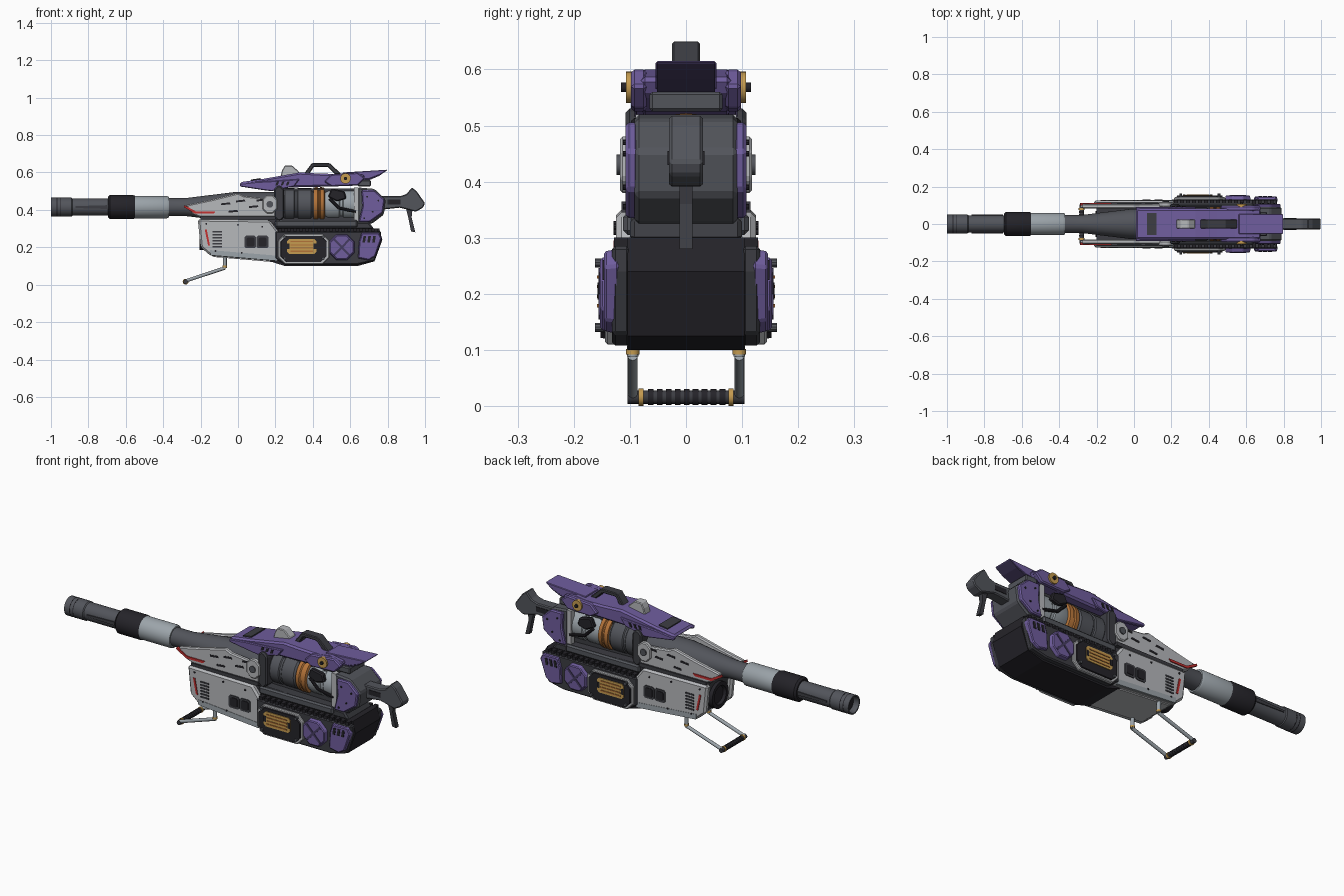
import bpy, bmesh, math
from mathutils import Vector

if "Cube" in bpy.data.objects:
    bpy.data.objects.remove(bpy.data.objects["Cube"])


def material(name, r, g, b):
    m = bpy.data.materials.new(name)
    m.use_nodes = True
    m.diffuse_color = (r, g, b, 1)
    m.node_tree.nodes["Principled BSDF"].inputs["Base Color"].default_value = (r, g, b, 1)
    return m


LIGHT = material("light grey", .47, .48, .5)
SILVER = material("silver sleeve", .33, .37, .4)
GREY = material("gunmetal", .085, .09, .105)
DARK = material("dark grey", .045, .046, .055)
BLACK = material("black", .018, .017, .022)
PURPLE = material("purple", .16, .11, .34)
SHADE = material("dark purple", .06, .045, .12)
GOLD = material("gold", .56, .33, .08)
COPPER = material("copper orange", .45, .17, .04)
RED = material("red", .55, .03, .03)


def finish(name, bm, mat, bevel=0, smooth=False):
    bmesh.ops.remove_doubles(bm, verts=bm.verts, dist=1e-5)
    bmesh.ops.recalc_face_normals(bm, faces=bm.faces)
    me = bpy.data.meshes.new(name)
    bm.to_mesh(me)
    bm.free()
    me.materials.append(mat)
    ob = bpy.data.objects.new(name, me)
    bpy.context.collection.objects.link(ob)
    if smooth:
        me.shade_smooth()
        me.set_sharp_from_angle(angle=math.radians(35))
    if bevel:
        mod = ob.modifiers.new("bevel", "BEVEL")
        mod.width, mod.segments = bevel, 1
    return ob


def prism(name, pts, y0, y1, mat, pair=True, bevel=0, taper=1):
    """Side profile (x, z) extruded from y0 to y1; the outer face may be scaled in."""
    bm = bmesh.new()
    cx = sum(p[0] for p in pts) / len(pts)
    cz = sum(p[1] for p in pts) / len(pts)
    for side in ((1, -1) if pair else (1,)):
        a = [bm.verts.new((x, side * y0, z)) for x, z in pts]
        b = [bm.verts.new((cx + (x - cx) * taper, side * y1, cz + (z - cz) * taper)) for x, z in pts]
        bm.faces.new(a)
        bm.faces.new(b)
        for i in range(len(pts)):
            j = (i + 1) % len(pts)
            bm.faces.new((a[i], a[j], b[j], b[i]))
    return finish(name, bm, mat, bevel)


def block(name, x0, x1, z0, z1, y0, y1, mat, pair=True, bevel=0):
    return prism(name, [(x0, z0), (x1, z0), (x1, z1), (x0, z1)], y0, y1, mat, pair, bevel)


def full(name, pts, half, mat, bevel=0):
    return prism(name, pts, -half, half, mat, False, bevel)


def chamfered(x0, x1, z0, z1, c):
    return [(x0 + c, z0), (x1 - c, z0), (x1, z0 + c), (x1, z1 - c),
            (x1 - c, z1), (x0 + c, z1), (x0, z1 - c), (x0, z0 + c)]


def lathe(name, start, direction, profile, mat, pair=False, sides=32):
    """Turned part: profile of (distance, radius) along a direction from start."""
    bm = bmesh.new()
    for side in ((1, -1) if pair else (1,)):
        o = Vector((start[0], start[1] * side, start[2]))
        d = Vector((direction[0], direction[1] * side, direction[2])).normalized()
        u = d.orthogonal().normalized()
        w = d.cross(u)
        rings = []
        for t, r in profile:
            rings.append([bm.verts.new(o + d * t + r * (u * math.cos(k) + w * math.sin(k)))
                          for k in (math.tau * i / sides for i in range(sides))])
        for a, b in zip(rings, rings[1:]):
            for i in range(sides):
                j = (i + 1) % sides
                bm.faces.new((a[i], a[j], b[j], b[i]))
        bm.faces.new(rings[0])
        bm.faces.new(rings[-1])
    return finish(name, bm, mat, smooth=True)


def rod(name, a, b, r, mat, pair=False, sides=16):
    d = Vector(b) - Vector(a)
    return lathe(name, a, d, [(0, r), (d.length, r)], mat, pair, sides)


# Barrel
AX = (0, 0, .415)
X = (1, 0, 0)
lathe("barrel_muzzle", AX, X, [(-.9, .03), (-.99, .04), (-1, .043), (-1, .05), (-.89, .05),
                              (-.885, .046), (-.68, .046)], GREY)
for x in (-.97, -.95):
    lathe("muzzle_groove", AX, X, [(x, .0505), (x + .004, .0505)], BLACK)
lathe("barrel_black_sleeve", AX, X, [(-.695, .055), (-.685, .064), (-.56, .064), (-.55, .06)], BLACK)
lathe("barrel_silver_sleeve", AX, X, [(-.55, .06), (-.38, .06), (-.37, .055)], SILVER)
lathe("barrel_root", AX, X, [(-.37, .048), (-.28, .048), (-.02, .08), (.2, .08)], GREY)
prism("barrel_rail", [(-.87, .41), (-.7, .405), (-.7, .425), (-.87, .42)], .04, .05, DARK)

# Upper cheek plates beside the barrel
prism("cheek_plate", [(-.28, .425), (-.14, .455), (0, .49), (.03, .475), (.2, .455), (.2, .36),
                      (-.2, .36), (-.24, .375)], .082, .108, LIGHT, bevel=.006)
prism("cheek_red_trim", [(-.285, .425), (-.225, .392), (-.12, .392), (-.13, .38), (-.23, .38),
                         (-.29, .415)], .1, .113, RED)
block("cheek_lower_rail", -.2, .2, .345, .365, .06, .115, DARK)
for x, z in ((-.09, .425), (-.01, .44), (.06, .41), (.1, .445), (-.05, .385)):
    prism("cheek_slot", [(x, z), (x + .05, z + .005), (x + .045, z + .015), (x, z + .01)], .105, .11, BLACK)
prism("cheek_tip", chamfered(.13, .21, .38, .48, .025), .09, .118, LIGHT, bevel=.005)
rod("cheek_pivot", (.17, .11, .43), (.17, .124, .43), .018, GREY, True)

# Lower front housing
full("front_core", [(-.19, .345), (-.175, .2), (-.14, .155), (.2, .13), (.2, .345)], .095, DARK)
prism("front_side_shell", [(-.215, .35), (-.2, .2), (-.147, .155), (.22, .125), (.22, .28),
                           (.17, .345)], .09, .125, LIGHT, bevel=.01)
full("front_belly", [(-.16, .17), (-.13, .148), (.2, .12), (.2, .14)], .1, LIGHT)
lathe("front_intake", (-.19, 0, .255), X, [(0, .045), (-.015, .05), (-.015, .07), (.03, .07)], BLACK)
prism("shell_lower_band", [(-.15, .185), (.21, .155), (.21, .127), (-.147, .157)], .11, .127, SILVER)
prism("shell_red_stripe", [(-.178, .295), (-.167, .295), (-.15, .21), (-.16, .21)], .12, .129, RED)
for i in range(6):
    z = .2 + i * .016
    block("shell_louver", -.135, -.085, z, z + .008, .12, .128, DARK)
for x in (.035, .1):
    prism("shell_window_frame", chamfered(x, x + .062, .195, .262, .008), .12, .129, DARK)
    prism("shell_window", chamfered(x + .01, x + .052, .205, .252, .006), .12, .132, BLACK)
for x, z in ((-.17, .325), (.0, .32), (.13, .31), (-.12, .18), (.02, .17)):
    rod("shell_rivet", (x, .12, z), (x, .129, z), .005, BLACK, True, 8)

# Rear hull and tread line
full("rear_hull", [(.17, .3), (.17, .125), (.25, .1), (.64, .1), (.73, .125), (.772, .24), (.755, .3)], .104, BLACK)
prism("tread_skirt", [(.2, .285), (.2, .14), (.25, .108), (.64, .108), (.73, .128), (.765, .24),
                      (.765, .285)], .1, .132, DARK, bevel=.006)
for i in range(17):
    x = .215 + i * .032
    block("tread_tooth", x, x + .02, .277, .3, .085, .128, BLACK)
full("deck", [(.17, .295), (.73, .295), (.7, .335), (.2, .345)], .1, DARK, .008)
block("deck_side_rail", .2, .64, .305, .345, .09, .112, GREY, bevel=.008)

# Gold hatch pods
prism("hatch_rim", chamfered(.215, .488, .11, .272, .035), .11, .144, LIGHT, bevel=.004)
prism("hatch_frame", chamfered(.222, .48, .117, .265, .033), .12, .152, BLACK, taper=.94)
prism("hatch_gold", chamfered(.262, .42, .165, .245, .012), .13, .156, GOLD)
for i in range(4):
    block("hatch_rib", .28, .4, .176 + i * .017, .182 + i * .017, .15, .159, COPPER)
for x in (.262, .405):
    block("hatch_notch", x, x + .014, .19, .22, .15, .158, BLACK)
for x in (.25, .455):
    for z in (.14, .255):
        rod("hatch_bolt", (x, .13, z), (x, .162, z), .008, GREY, True, 10)

# Purple octagon covers with a cross
octagon = [(.555 + .078 * math.cos(math.tau * (i + .5) / 8), .2 + .078 * math.sin(math.tau * (i + .5) / 8))
           for i in range(8)]
prism("octagon_cover", octagon, .12, .153, PURPLE, bevel=.004, taper=.88)
for s in (1, -1):
    prism("octagon_cross", [(.51, .2 - s * .038), (.518, .2 - s * .046), (.6, .2 + s * .038),
                            (.592, .2 + s * .046)], .15, .156, SHADE)
prism("rear_cover", [(.64, .14), (.7, .128), (.735, .15), (.77, .25), (.755, .28), (.66, .28), (.645, .23)],
      .12, .146, PURPLE, bevel=.004, taper=.94)
for i in range(3):
    x = .665 + i * .026
    prism("rear_cover_slot", [(x, .225), (x + .014, .225), (x + .02, .26), (x + .006, .26)], .14, .149, BLACK)

# Engine drum
DR = (0, 0, .43)
full("drum_spine", [(.2, .33), (.66, .33), (.66, .515), (.2, .515)], .045, DARK)
prism("drum_front_collar", chamfered(.192, .247, .34, .53, .02), -.108, .108, DARK, False, .012)
lathe("drum_body", DR, X, [(.24, .08), (.25, .088), (.3, .088), (.305, .083), (.315, .083), (.32, .088),
                          (.39, .088), (.4, .08)], GREY)
lathe("drum_copper_ring", DR, X, [(.405, .08), (.405, .09), (.425, .092), (.43, .087), (.437, .087),
                                 (.44, .092), (.46, .09), (.465, .08)], COPPER)
lathe("drum_silver_end", DR, X, [(.395, .075), (.47, .078), (.48, .083), (.54, .083), (.545, .078),
                                (.56, .078), (.565, .083), (.64, .083)], SILVER)
prism("drum_clamp", [(.48, .47), (.5, .515), (.57, .5), (.58, .46), (.53, .445)], .07, .098, BLACK, bevel=.006)
for a, b in (((.49, .09, .46), (.54, .09, .41)), ((.54, .09, .41), (.63, .085, .39))):
    rod("drum_cable", a, b, .008, BLACK, True, 10)
block("drum_rear_post", .62, .645, .34, .52, .06, .09, LIGHT)

# Rear block
full("rear_block", [(.64, .52), (.73, .512), (.79, .455), (.78, .375), (.715, .325), (.64, .325)], .092, GREY, .008)
prism("rear_block_cheek", [(.66, .505), (.73, .505), (.785, .455), (.775, .385), (.705, .335),
                           (.645, .335), (.665, .42)], .085, .108, PURPLE, bevel=.006)
for x, z in ((.69, .47), (.75, .45), (.72, .39), (.675, .355)):
    rod("cheek_rivet", (x, .1, z), (x, .112, z), .005, BLACK, True, 8)

# Stock and trigger
full("stock", [(.76, .473), (.865, .473), (.9, .484), (.93, .52), (.955, .5), (1, .436), (.99, .412),
               (.95, .39), (.865, .412), (.76, .4)], .03, GREY, .005)
prism("stock_panel", [(.8, .43), (.87, .43), (.87, .455), (.8, .455)], .025, .033, BLACK)
full("trigger", [(.895, .42), (.935, .42), (.928, .36), (.948, .28), (.925, .285), (.91, .36)], .012, DARK)

# Purple top wing
full("wing_main", [(.01, .53), (.01, .548), (.13, .565), (.33, .6), (.44, .594), (.54, .592), (.6, .6),
                   (.68, .585), (.66, .55), (.5, .525), (.28, .52), (.19, .53)], .082, PURPLE, .012)
full("wing_tail", [(.56, .6), (.8, .615), (.76, .588), (.7, .565), (.56, .555)], .054, PURPLE, .003)
full("wing_tail_under", [(.5, .57), (.795, .61), (.755, .582), (.7, .558), (.5, .54)], .052, SHADE)
prism("wing_side_blade", [(.01, .525), (.01, .54), (.1, .55), (.19, .555), (.33, .565), (.3, .525),
                          (.18, .5), (.14, .505)], .072, .092, PURPLE, bevel=.004)
prism("wing_shoulder", [(.46, .55), (.5, .59), (.64, .6), (.68, .57), (.64, .53), (.5, .525)],
      .07, .098, PURPLE, bevel=.006)
for i in range(3):
    x = .2 + i * .028
    prism("wing_slot", [(x, .53), (x + .013, .532), (x + .02, .552), (x + .007, .55)], .085, .095, BLACK)
prism("wing_top_patch", [(.07, .551), (.12, .558), (.12, .57), (.07, .562)], -.058, .058, DARK, False)
block("wing_rear_pad", .64, .71, .525, .56, -.065, .065, GREY, False, .005)
rod("gold_knob", (.575, .09, .568), (.575, .107, .568), .028, GOLD, True, 24)
rod("knob_hub", (.575, .1, .568), (.575, .116, .568), .009, BLACK, True, 12)

# Sight bump and carrying handle
full("sight_bump", [(.225, .57), (.235, .61), (.25, .637), (.29, .637), (.325, .605), (.325, .585)], .025, LIGHT, .004)
full("carry_handle", [(.35, .59), (.395, .65), (.49, .65), (.555, .59), (.52, .59), (.48, .63),
                      (.405, .63), (.38, .59)], .025, DARK, .004)

# Folding foot
rod("foot_post", (-.07, .095, .15), (-.07, .095, .088), .01, SILVER, True)
rod("foot_gold_cap", (-.07, .095, .102), (-.07, .095, .092), .012, GOLD, True)
rod("foot_arm", (-.068, .095, .09), (-.28, .095, .02), .009, SILVER, True)
rod("foot_bar", (-.28, -.104, .016), (-.28, .104, .016), .012, DARK)
rod("foot_bar_collar", (-.28, .076, .016), (-.28, .085, .016), .0155, GOLD, True)
for i in range(9):
    y = -.068 + i * .016
    rod("foot_grip", (-.28, y, .016), (-.28, y + .01, .016), .014, BLACK)
